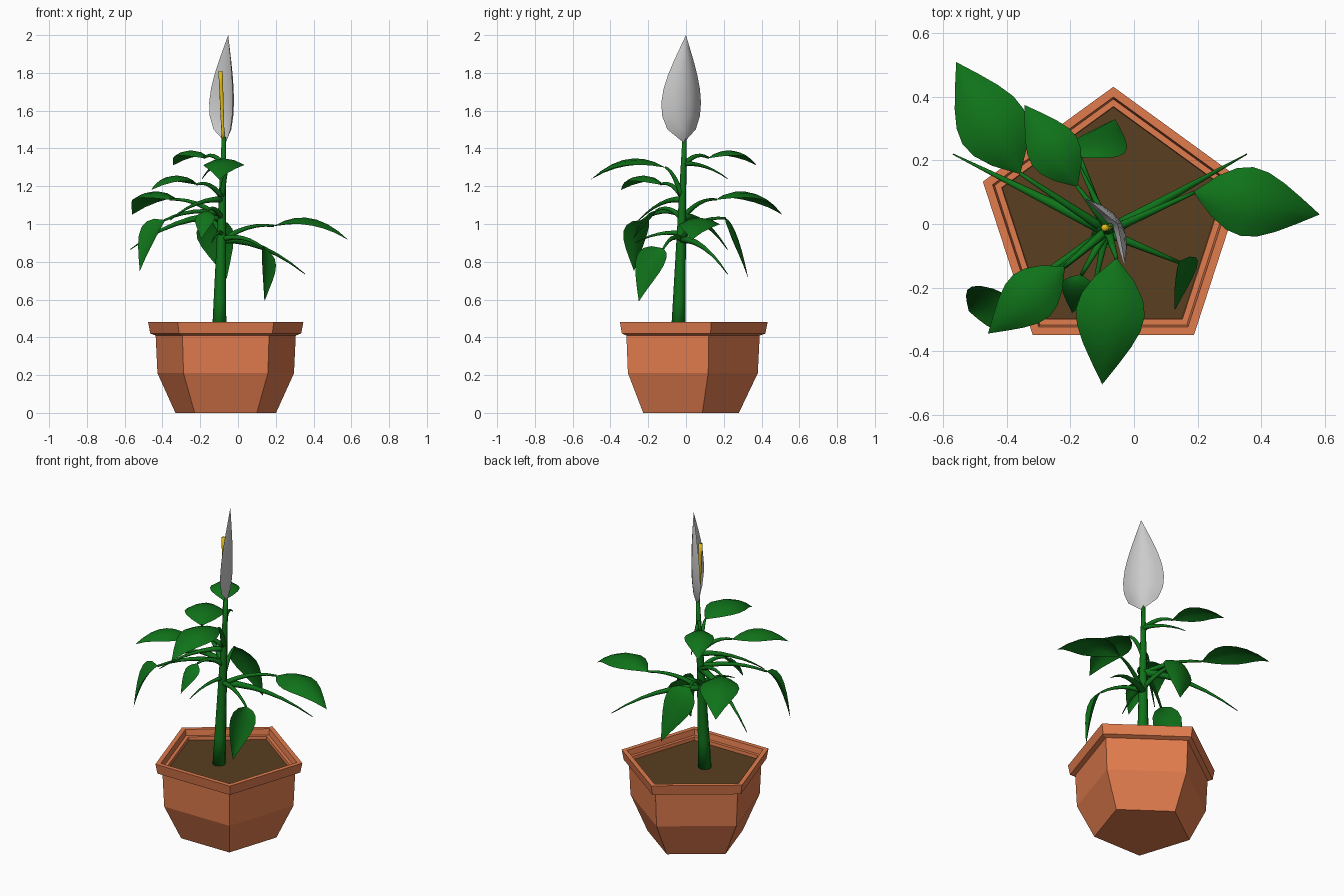
import bpy, bmesh, math
from mathutils import Vector as V

if "Cube" in bpy.data.objects:
    bpy.data.objects.remove(bpy.data.objects["Cube"])


def material(name, r, g, b):
    m = bpy.data.materials.new(name)
    m.diffuse_color = (r, g, b, 1)
    m.use_nodes = True
    m.node_tree.nodes["Principled BSDF"].inputs["Base Color"].default_value = m.diffuse_color
    return m


CLAY = material("clay", 0.75, 0.2, 0.075)
SOIL = material("soil", 0.1, 0.05, 0.015)
GREEN = material("green", 0.005, 0.17, 0.01)
YELLOW = material("yellow", 0.75, 0.5, 0.01)
UP = V((0, 0, 1))


def skin(name, rows, mat=None, closed=False, smooth=True):
    """Skin rows of points into a sheet, or closed rings into a capped solid."""
    bm = bmesh.new()
    vs = [[bm.verts.new(p) for p in row] for row in rows]
    n = len(rows[0])
    for a, b in zip(vs, vs[1:]):
        for i in range(n if closed else n - 1):
            j = (i + 1) % n
            bm.faces.new((a[i], a[j], b[j], b[i]))
    if closed:
        bm.faces.new(vs[0][::-1])
        bm.faces.new(vs[-1])
    bmesh.ops.remove_doubles(bm, verts=bm.verts, dist=0.0005)
    if closed:
        bmesh.ops.recalc_face_normals(bm, faces=bm.faces)
    for f in bm.faces:
        f.smooth = smooth
    me = bpy.data.meshes.new(name)
    bm.to_mesh(me)
    bm.free()
    ob = bpy.data.objects.new(name, me)
    bpy.context.collection.objects.link(ob)
    if mat:
        me.materials.append(mat)
    return ob


def arc(a, c, lift, t):
    """Point and direction on an arc from a to c, raised by lift in the middle."""
    p = a.lerp(c, t) + UP * 2 * lift * t * (1 - t)
    return p, (c - a + UP * 2 * lift * (1 - 2 * t)).normalized()


def tube(name, a, c, lift, r0, r1, mat=GREEN, sides=7, steps=6):
    rows = []
    for k in range(steps + 1):
        t = k / steps
        p, tan = arc(a, c, lift, t)
        s = tan.cross(V((0, 1, 0)) if abs(tan.z) > 0.9 else UP).normalized()
        w = tan.cross(s)
        r = r0 + (r1 - r0) * t
        rows.append([p + r * (s * math.cos(q) + w * math.sin(q))
                     for q in (math.tau * i / sides for i in range(sides))])
    return skin(name, rows, mat, closed=True)


def bulge(t, power):
    """Blade outline: zero at both ends, widest nearer the base."""
    return max(0, math.sin(math.pi * t ** power))


def leaf(name, a, c, yaw):
    """Arched pointed blade; yaw turns the width of steeply hanging leaves."""
    h = c - a
    width, lift = 0.53 * h.length, 0.38 * h.length
    s = V((h.y, -h.x, 0)) if yaw is None else V((math.cos(yaw), math.sin(yaw), 0))
    s = (s - h * (s.dot(h) / h.dot(h))).normalized()
    rows = []
    for k in range(8):
        t = k / 7
        p, tan = arc(a, c, lift, t)
        hw, up = width / 2 * bulge(t, 0.85) + 0.004 * (1 - t), s.cross(tan)
        rows.append([p + s * hw * u - up * 0.32 * hw * u * u for u in (-1, -0.5, 0, 0.5, 1)])
    return skin(name, rows, GREEN)


# Five-sided pot with a lip and an inner ledge
def ring(r, z):
    return [V((r * math.sin(q) - 0.065, r * math.cos(q), z))
            for q in (math.tau * i / 5 for i in range(5))]


POT = [(0.28, 0), (0.38, 0.21), (0.39, 0.41), (0.42, 0.42), (0.432, 0.48),
       (0.40, 0.48), (0.393, 0.445), (0.37, 0.445), (0.365, 0.40)]
skin("pot", [ring(r, z) for r, z in POT], CLAY, closed=True, smooth=False)
skin("soil", [ring(0.366, 0.41), ring(0.368, 0.425)], SOIL, closed=True, smooth=False)

# Main stem
FOOT, TOP = V((-0.1, -0.042, 0.41)), V((-0.075, -0.008, 1.46))
tube("stem", FOOT, TOP, 0, 0.038, 0.011, sides=8)


def on_stem(z):
    return FOOT.lerp(TOP, (z - FOOT.z) / (TOP.z - FOOT.z))


# Flower: curved white spathe and yellow spadix
ACROSS, BACK = V((0.505, -0.863, 0)), V((0.863, 0.505, 0))
low, tip = V((-0.065, -0.012, 1.43)), V((-0.052, 0, 2))
rows = []
for k in range(9):
    t = k / 8
    w = bulge(t, 0.66)
    mid = low.lerp(tip, t) - BACK * 0.036 * w
    rows.append([mid + ACROSS * 0.122 * w * u + BACK * 0.06 * w * (1 - u * u)
                 for u in (i / 3 for i in range(-3, 4))])
skin("spathe", rows)
tube("spadix", V((-0.078, -0.01, 1.44)), V((-0.092, -0.012, 1.81)), 0, 0.008, 0.012, YELLOW)

# Leaves on stalks: stalk height on stem, leaf base, leaf tip, yaw
LEAVES = [
    (1.03, (-0.36, 0.16, 1.13), (-0.56, 0.51, 1.05), None),
    (1.31, (-0.18, 0.12, 1.35), (-0.345, 0.375, 1.31), None),
    (0.94, (-0.17, 0.21, 1.03), (-0.06, 0.33, 0.71), 0),
    (0.91, (0.19, 0.1, 0.99), (0.585, 0.03, 0.915), None),
    (0.92, (0.14, -0.12, 0.87), (0.14, -0.25, 0.59), 1.15),
    (1.14, (-0.055, -0.11, 1.3), (-0.1, -0.505, 1.235), None),
    (1.14, (-0.22, -0.135, 1.21), (-0.46, -0.345, 1.18), None),
    (1.05, (-0.39, -0.23, 1.02), (-0.52, -0.275, 0.75), -0.9),
    (1.03, (-0.165, -0.16, 1.07), (-0.195, -0.28, 0.92), None),
]
for i, (z, base, end, yaw) in enumerate(LEAVES, 1):
    tube(f"leaf_stalk_{i}", on_stem(z), V(base), 0.06, 0.016, 0.006)
    leaf(f"leaf_{i}", V(base), V(end), yaw)

# Bare drooping branches tapering to a point
BRANCHES = [
    (0.92, (0.355, 0.22, 0.735)),
    (1.04, (-0.57, 0.22, 0.865)),
    (1.32, (-0.19, 0.22, 1.24)),
    (1.13, (-0.36, -0.25, 1.02)),
    (0.95, (-0.14, -0.27, 0.9)),
]
for i, (z, end) in enumerate(BRANCHES, 1):
    a, c = on_stem(z), V(end)
    size = (c - a).length
    tube(f"branch_{i}", a, c, 0.17 * size, 0.006 + 0.03 * size, 0.002)
